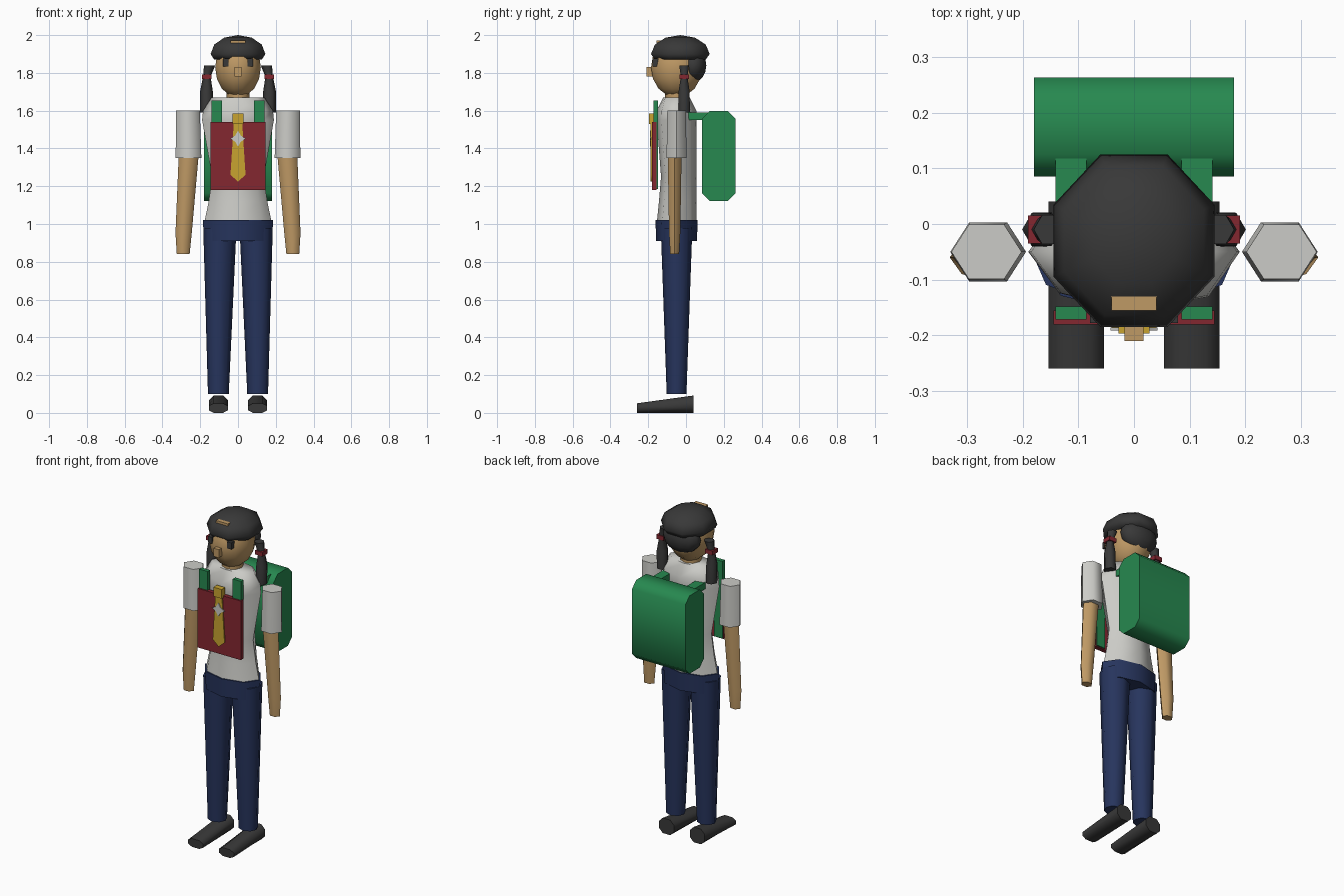
import bpy, bmesh, math
from mathutils import Matrix, Vector

default_cube = bpy.data.objects.get("Cube")
if default_cube:
    bpy.data.objects.remove(default_cube, do_unlink=True)

BODY_Y = -0.05


def material(name, *colour):
    mat = bpy.data.materials.new(name)
    mat.use_nodes = True
    mat.diffuse_color = (*colour, 1)
    shader = mat.node_tree.nodes["Principled BSDF"]
    shader.inputs["Base Color"].default_value = (*colour, 1)
    return mat


white = material("shirt white", 0.6, 0.6, 0.57)
skin = material("skin tan", 0.52, 0.32, 0.13)
black = material("charcoal", 0.04, 0.04, 0.04)
navy = material("navy", 0.02, 0.035, 0.11)
green = material("green", 0.02, 0.25, 0.08)
red = material("dark red", 0.23, 0.02, 0.03)
gold = material("gold", 0.58, 0.37, 0.03)


def finish(name, mat, bm, paired=False):
    """Turn a bmesh into a shaded object; paired parts are mirrored across x."""
    bmesh.ops.recalc_face_normals(bm, faces=bm.faces)
    mesh = bpy.data.meshes.new(name)
    bm.to_mesh(mesh)
    bm.free()
    mesh.materials.append(mat)
    part = bpy.data.objects.new(name, mesh)
    bpy.context.collection.objects.link(part)
    bpy.ops.object.select_all(action="DESELECT")
    part.select_set(True)
    bpy.context.view_layer.objects.active = part
    bpy.ops.object.shade_smooth_by_angle(angle=math.radians(65))
    if paired:
        mirror = part.modifiers.new("left and right", "MIRROR")
        mirror.use_clip = False
        mirror.use_mirror_merge = False
    return part


def bridge(name, mat, rings, paired=False):
    """Join rings of points into a closed skin."""
    bm = bmesh.new()
    loops = [[bm.verts.new(point) for point in ring] for ring in rings]
    count = len(loops[0])
    for lower, upper in zip(loops, loops[1:]):
        for i in range(count):
            j = (i + 1) % count
            bm.faces.new((lower[i], lower[j], upper[j], upper[i]))
    bm.faces.new(loops[0])
    bm.faces.new(loops[-1])
    return finish(name, mat, bm, paired)


def limb(name, mat, rows, depth, sides=6, y=BODY_Y, paired=True):
    """Stack polygon sections; each row is height, x offset, half width."""
    angles = [math.tau * i / sides for i in range(sides)]
    rings = [[(x + radius * math.cos(a), y + depth * radius * math.sin(a), z)
              for a in angles] for z, x, radius in rows]
    return bridge(name, mat, rings, paired)


def box(name, mat, centre, size, paired=False, chamfer=0, axis=0):
    """Make a block, optionally chamfering the edges that run along one axis."""
    bm = bmesh.new()
    place = Matrix.Translation(centre) @ Matrix.Diagonal((*size, 1))
    bmesh.ops.create_cube(bm, size=1, matrix=place)
    if chamfer:
        along = [edge for edge in bm.edges
                 if abs((edge.verts[0].co - edge.verts[1].co).normalized()[axis]) > 0.9]
        bmesh.ops.bevel(bm, geom=along, offset=chamfer, segments=1, affect="EDGES")
    return finish(name, mat, bm, paired)


def ball(name, mat, centre, radii, sides=12, rings=8, floor=0):
    """Make an ellipsoid with a flat side facing forward, cut level at the floor."""
    bm = bmesh.new()
    place = (Matrix.Translation(centre) @ Matrix.Diagonal((*radii, 1))
             @ Matrix.Rotation(math.pi / sides, 4, "Z"))
    bmesh.ops.create_uvsphere(bm, u_segments=sides, v_segments=rings, radius=1, matrix=place)
    for vert in bm.verts:
        vert.co.z = max(vert.co.z, floor)
    return finish(name, mat, bm)


def plate(name, mat, outline, front, thickness):
    """Extrude an outline in x and z backwards from its front face."""
    rings = [[(x, y, z) for x, z in outline] for y in (front, front + thickness)]
    return bridge(name, mat, rings)


# Head, hair and cap
ball("head", skin, (0, BODY_Y, 1.83), (0.125, 0.14, 0.16))
limb("neck", skin, [(1.62, 0, 0.06), (1.72, 0, 0.06)], 1, sides=8, paired=False)
ball("back_hair", black, (0, 0.04, 1.84), (0.12, 0.07, 0.09))
ball("cap", black, (0, -0.03, 1.9), (0.157, 0.168, 0.1), sides=8, rings=6, floor=1.87)
box("cap_badge", skin, (0, -0.14, 1.965), (0.08, 0.03, 0.014))
box("nose", skin, (0, -0.19, 1.805), (0.035, 0.04, 0.05))
box("eyes", black, (0.065, -0.16, 1.855), (0.028, 0.035, 0.04), paired=True)
limb("pigtails", black, [(1.59, 0.165, 0.035), (1.7, 0.167, 0.034),
                         (1.78, 0.165, 0.02), (1.84, 0.15, 0.03)], 1, y=-0.01)
box("hair_ties", red, (0.165, -0.01, 1.78), (0.05, 0.05, 0.025), paired=True)

# Shirt, narrowed from front to back at the shoulders
shirt = limb("shirt", white, [(1, 0, 0.18), (1.12, 0, 0.155), (1.25, 0, 0.137),
                              (1.55, 0, 0.19), (1.6, 0, 0.185), (1.67, 0, 0.14)],
             0.6, sides=8, paired=False)
for vert in shirt.data.vertices:
    reach = 0.07 if vert.co.z > 1.65 else 0.105
    widest = max(abs(other.co.y - BODY_Y) for other in shirt.data.vertices
                 if abs(other.co.z - vert.co.z) < 0.01)
    vert.co.y = BODY_Y + (vert.co.y - BODY_Y) * reach / widest

# Trousers
limb("pelvis", navy, [(0.91, 0, 0.18), (1.02, 0, 0.186)], 0.6, sides=8, paired=False)
limb("legs", navy, [(0.1, 0.104, 0.055), (0.98, 0.096, 0.088)], 0.95, sides=8)

# Arms
limb("sleeves", white, [(1.35, 0.262, 0.068), (1.6, 0.265, 0.063)], 0.9)
limb("arms", skin, [(0.84, 0.29, 0.034), (0.95, 0.288, 0.043),
                    (1.38, 0.26, 0.053)], 0.8, y=-0.06)

# Shoes, sloping down to the toe
shoes = box("shoes", black, (0.104, -0.11, 0.046), (0.1, 0.3, 0.092), True, 0.025, axis=1)
for vert in shoes.data.vertices:
    if vert.co.y < BODY_Y:
        vert.co.z *= 0.55

# Backpack and its straps
box("backpack", green, (0, 0.174, 1.36), (0.36, 0.178, 0.475), chamfer=0.04)
box("front_straps", green, (0.113, -0.16, 1.42), (0.056, 0.024, 0.47), paired=True)
box("rear_straps", green, (0.113, 0.05, 1.57), (0.056, 0.16, 0.04), paired=True)

# Chest panel with a hanging tie and a pale ornament
box("chest_panel", red, (0, -0.168, 1.36), (0.29, 0.025, 0.36))
half_tie = [(0.04, 1.26), (0.022, 1.54)]
tie_outline = [(0, 1.225)] + half_tie + [(-x, z) for x, z in reversed(half_tie)]
plate("tie", gold, tie_outline, -0.187, 0.008)
box("tie_knot", gold, (0, -0.18, 1.557), (0.056, 0.034, 0.056))
points = [Vector((math.cos(a), math.sin(a))) * (0.022 if i % 2 else 0.042)
          for i, a in enumerate(math.tau * k / 8 for k in range(8))]
plate("tie_ornament", white, [(p.x, p.y + 1.452) for p in points], -0.191, 0.005)
